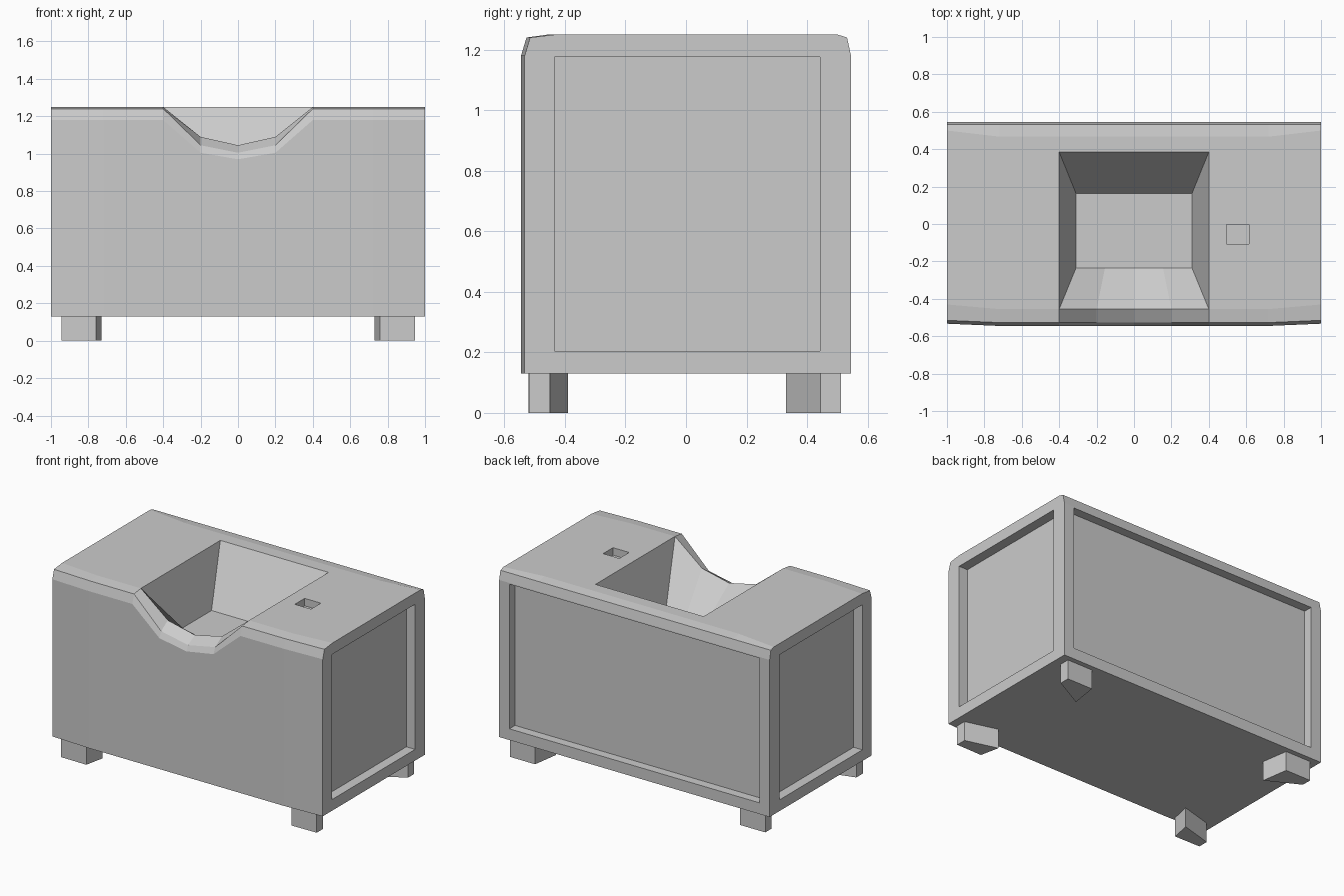
import bpy
import bmesh

if "Cube" in bpy.data.objects:
    bpy.data.objects.remove(bpy.data.objects["Cube"], do_unlink=True)

grey = bpy.data.materials.new("plain grey")
grey.use_nodes = True
colour = (0.6, 0.6, 0.6, 1)
grey.diffuse_color = colour
grey.node_tree.nodes["Principled BSDF"].inputs["Base Color"].default_value = colour


def make_object(name, bm):
    bmesh.ops.recalc_face_normals(bm, faces=bm.faces)
    mesh = bpy.data.meshes.new(name)
    bm.to_mesh(mesh)
    bm.free()
    mesh.materials.append(grey)
    obj = bpy.data.objects.new(name, mesh)
    bpy.context.collection.objects.link(obj)
    return obj


def cut_box(target, low, high):
    """Subtract an axis-aligned box from the target."""
    bm = bmesh.new()
    bmesh.ops.create_cube(bm, size=1)
    for v in bm.verts:
        v.co = [h if c > 0 else l for c, l, h in zip(v.co, low, high)]
    cutter = make_object("cutter", bm)
    cutter.hide_render = True
    mod = target.modifiers.new("recess", "BOOLEAN")
    mod.operation = "DIFFERENCE"
    mod.solver = "EXACT"
    mod.object = cutter
    bpy.context.view_layer.objects.active = target
    bpy.ops.object.modifier_apply(modifier=mod.name)
    bpy.data.objects.remove(cutter, do_unlink=True)


# Body: cross-sections lofted along x, with a notch dipping the front lip
stations = [-1, -0.72, -0.4, -0.2, 0, 0.2, 0.4, 0.72, 1]
dips = {0: (0.21, 0.235, 0.205), 0.2: (0.175, 0.195, 0.16)}
bm = bmesh.new()
sections = []
for x in stations:
    end = abs(x) == 1
    d_face, d_edge, d_lip = dips.get(abs(x), (0, 0, 0))
    front = -0.533 if end else -0.545
    profile = [
        (front, 0.13),
        (front, 1.18 - d_face),
        (front + 0.018, 1.24 - d_edge),
        (-0.43 if end else -0.455, 1.25 - d_lip),
        (0.385, 1.25),
        (0.5 if end else 0.467, 1.25),
        (0.532, 1.24),
        (0.545, 1.18),
        (0.545, 0.13),
    ]
    sections.append([bm.verts.new((x, y, z)) for y, z in profile])

LIP, REAR = 3, 4
count = len(sections[0])
for x, a, b in zip(stations, sections, sections[1:]):
    for i in range(count):
        if i == LIP and -0.4 <= x < 0.4:
            continue                      # opening of the basin
        j = (i + 1) % count
        bm.faces.new((a[i], b[i], b[j], a[j]))
bm.faces.new(sections[0])
bm.faces.new(sections[-1])

# Basin: sloping walls down to a smaller flat floor
rims = [s for s, x in zip(sections, stations) if abs(x) <= 0.4]
floor_front, floor_back = [
    [bm.verts.new((s[LIP].co.x * 0.775, y, 0.89)) for s in rims]
    for y in (-0.235, 0.163)
]
for i in range(len(rims) - 1):
    a, b = rims[i], rims[i + 1]
    ff, fb = floor_front, floor_back
    bm.faces.new((a[LIP], b[LIP], ff[i + 1], ff[i]))
    bm.faces.new((a[REAR], b[REAR], fb[i + 1], fb[i]))
    bm.faces.new((ff[i], ff[i + 1], fb[i + 1], fb[i]))
for i in (0, -1):
    bm.faces.new((rims[i][LIP], rims[i][REAR], floor_back[i], floor_front[i]))
body = make_object("counter_body", bm)

# Recessed side and back panels, and the small slot on top
for low_x, high_x in ((0.935, 1.1), (-1.1, -0.935)):
    cut_box(body, (low_x, -0.435, 0.205), (high_x, 0.443, 1.175))
cut_box(body, (-0.925, 0.485, 0.205), (0.925, 0.65, 1.172))
cut_box(body, (0.495, -0.107, 1.2), (0.615, -0.003, 1.35))

# Feet: kite-shaped blocks pointing inward
foot_plans = {
    "front": [(0.945, -0.518), (0.945, -0.45), (0.73, -0.39), (0.758, -0.52)],
    "back": [(0.945, 0.512), (0.945, 0.445), (0.73, 0.33), (0.758, 0.512)],
}
for end, plan in foot_plans.items():
    for side, sign in (("left", 1), ("right", -1)):
        bm = bmesh.new()
        base = bm.faces.new([bm.verts.new((sign * x, y, 0)) for x, y in plan])
        top = bmesh.ops.extrude_face_region(bm, geom=[base])["geom"]
        for v in top:
            if isinstance(v, bmesh.types.BMVert):
                v.co.z = 0.132
        make_object(f"{end}_{side}_foot", bm)
